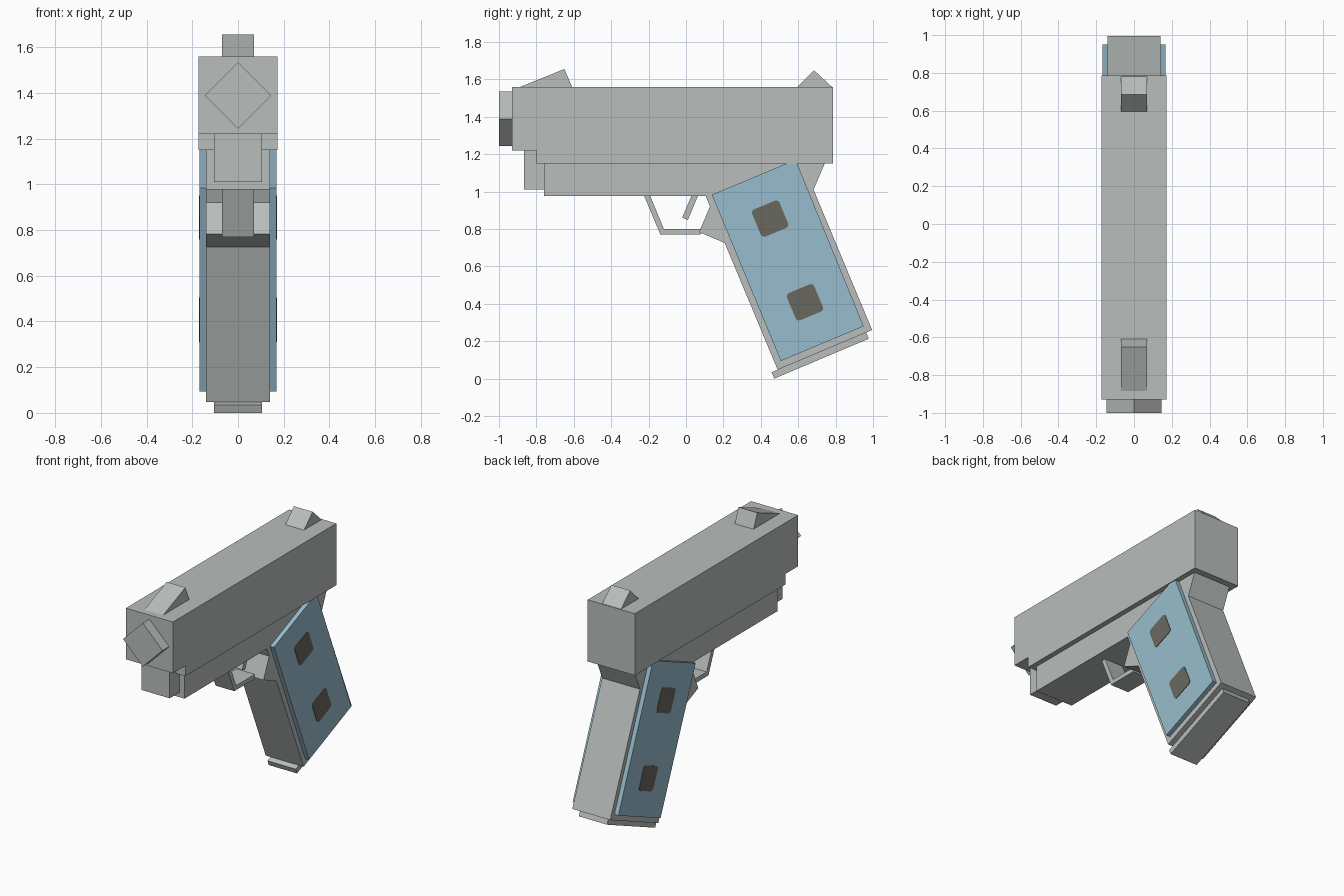
import bpy, bmesh, math

if "Cube" in bpy.data.objects:
    bpy.data.objects.remove(bpy.data.objects["Cube"])


def material(name, rgb):
    m = bpy.data.materials.new(name)
    m.diffuse_color = (*rgb, 1)
    m.use_nodes = True
    m.node_tree.nodes["Principled BSDF"].inputs["Base Color"].default_value = m.diffuse_color
    return m


GREY = material("pale grey metal", (0.479, 0.515, 0.503))
BLUE = material("blue grip", (0.314, 0.503, 0.610))
BROWN = material("dark brown", (0.141, 0.138, 0.117))


def plate(name, profile, x0, x1, mat):
    """Extrude a (y, z) outline from x0 to x1."""
    bm = bmesh.new()
    face = bm.faces.new([bm.verts.new((x0, y, z)) for y, z in profile])
    out = bmesh.ops.extrude_face_region(bm, geom=[face])
    for v in out["geom"]:
        if isinstance(v, bmesh.types.BMVert):
            v.co.x = x1
    bmesh.ops.recalc_face_normals(bm, faces=bm.faces)
    me = bpy.data.meshes.new(name)
    bm.to_mesh(me)
    bm.free()
    me.materials.append(mat)
    ob = bpy.data.objects.new(name, me)
    bpy.context.collection.objects.link(ob)
    return ob


def centred(name, profile, half, mat=GREY):
    return plate(name, profile, -half, half, mat)


def rounded_square(cy, cz, size, r, tilt):
    """Outline of a tilted square with rounded corners."""
    pts, h = [], size / 2 - r
    for i, (sy, sz) in enumerate([(1, 1), (-1, 1), (-1, -1), (1, -1)]):
        for k in range(4):
            a = math.radians(90 * i + 30 * k)
            y, z = sy * h + r * math.cos(a), sz * h + r * math.sin(a)
            pts.append((cy + y * math.cos(tilt) - z * math.sin(tilt),
                        cz + y * math.sin(tilt) + z * math.cos(tilt)))
    return pts


# Upper slide with stepped nose
centred("slide", [(-0.93, 1.56), (0.785, 1.56), (0.785, 1.15), (-0.80, 1.15),
                  (-0.80, 1.22), (-0.93, 1.22)], 0.173)

# Lower frame and slanted handle in one outline
centred("frame_and_handle", [
    (-0.76, 1.15), (0.742, 1.15), (0.682, 1.01), (0.995, 0.26), (0.49, 0.047),
    (0.207, 0.725), (0.07, 0.783), (0.128, 0.92), (0.105, 0.977),
    (-0.76, 0.977)], 0.139)

# Block under the nose
centred("nose_block", [(-0.865, 1.22), (-0.80, 1.22), (-0.80, 1.15),
                       (-0.76, 1.15), (-0.76, 1.01), (-0.865, 1.01)], 0.104)

# Square barrel turned on its corner
bpy.ops.mesh.primitive_cylinder_add(vertices=4, radius=0.145, depth=0.08,
                                    location=(0, -0.96, 1.389),
                                    rotation=(math.pi / 2, 0, 0))
barrel = bpy.context.object
barrel.name = "barrel"
barrel.data.materials.append(GREY)

# Wedge sights
centred("front_sight", [(-0.885, 1.56), (-0.65, 1.655), (-0.61, 1.56)], 0.069)
centred("rear_sight", [(0.595, 1.56), (0.685, 1.648), (0.78, 1.56)], 0.069)

# Trigger and its guard
centred("trigger_guard", [
    (-0.225, 0.98), (-0.137, 0.77), (0.077, 0.77), (0.09, 0.80),
    (-0.118, 0.80), (-0.193, 0.98)], 0.069)
centred("trigger", [(0.03, 0.98), (0.065, 0.98), (0.01, 0.848),
                    (-0.02, 0.861)], 0.045)

# Base pad below the handle
centred("base_pad", [(0.458, 0.034), (0.472, 0.0), (0.977, 0.213),
                     (0.963, 0.247)], 0.104)

# Grip panels and their rounded inlays on both sides
for side, s in (("right", 1), ("left", -1)):
    plate("grip_panel_" + side, [(0.138, 0.983), (0.538, 1.15), (0.594, 1.15),
                                 (0.95, 0.28), (0.507, 0.094)],
          s * 0.135, s * 0.168, BLUE)
    for i, (y, z) in enumerate([(0.45, 0.855), (0.636, 0.408)]):
        plate(f"grip_inlay_{side}_{i + 1}",
              rounded_square(y, z, 0.158, 0.02, math.radians(22.6)),
              s * 0.165, s * 0.171, BROWN)
